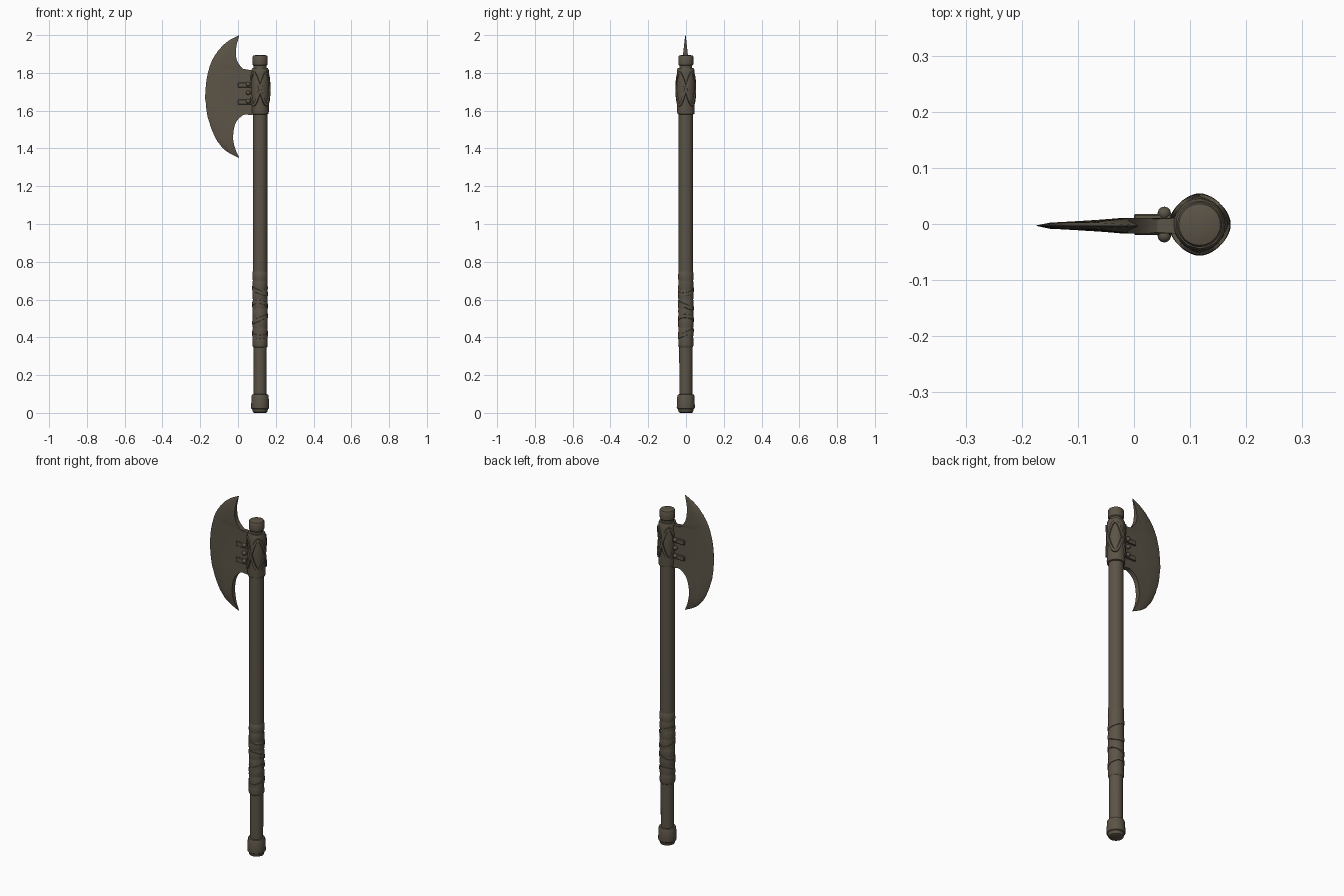
import bpy, bmesh, math, random
from mathutils import Vector

if "Cube" in bpy.data.objects:
    bpy.data.objects.remove(bpy.data.objects["Cube"])

random.seed(4)
AX, AY = 0.117, -0.001          # shaft axis

mat = bpy.data.materials.new("aged_brown")
mat.diffuse_color = (0.105, 0.087, 0.062, 1)
mat.use_nodes = True
mat.node_tree.nodes["Principled BSDF"].inputs["Base Color"].default_value = mat.diffuse_color


def finish(name, bm, angle=35):
    bmesh.ops.recalc_face_normals(bm, faces=bm.faces)
    me = bpy.data.meshes.new(name)
    bm.to_mesh(me)
    bm.free()
    ob = bpy.data.objects.new(name, me)
    bpy.context.collection.objects.link(ob)
    me.materials.append(mat)
    bpy.ops.object.select_all(action='DESELECT')
    ob.select_set(True)
    bpy.context.view_layer.objects.active = ob
    bpy.ops.object.shade_smooth_by_angle(angle=math.radians(angle))
    return ob


def skin(bm, rings, closed=False):
    """Join equal rings of points into a tube, capped unless closed."""
    vs = [[bm.verts.new(p) for p in r] for r in rings]
    n, m = len(vs), len(vs[0])
    for i in range(n if closed else n - 1):
        a, b = vs[i], vs[(i + 1) % n]
        for j in range(m):
            k = (j + 1) % m
            bm.faces.new((a[j], a[k], b[k], b[j]))
    if not closed:
        bm.faces.new(vs[0])
        bm.faces.new(vs[-1])


def lathe(name, profile, sides=24, wobble=0.0):
    bm = bmesh.new()
    rings = []
    for r, z in profile:
        ring = []
        for k in range(sides):
            a = 2 * math.pi * k / sides
            q = r + random.uniform(-wobble, wobble)
            ring.append((AX + q * math.cos(a), AY + q * math.sin(a), z))
        rings.append(ring)
    skin(bm, rings)
    return finish(name, bm)


def ribbon(name, path, width, lift, closed=True):
    """Flat strap following (angle, radius, z) points around the shaft."""
    pts = [Vector((r * math.cos(a), r * math.sin(a), z)) for a, r, z in path]
    n, rings = len(pts), []
    for i, p in enumerate(pts):
        a = pts[(i - 1) % n] if closed or i else p
        b = pts[(i + 1) % n] if closed or i < n - 1 else p
        out = Vector((p.x, p.y, 0)).normalized()
        side = (b - a).normalized().cross(out).normalized() * width / 2
        o = Vector((AX, AY, 0)) + p
        rings.append([o - side - out * 0.004, o - side * 0.8 + out * lift,
                      o + side * 0.8 + out * lift, o + side - out * 0.004])
    bm = bmesh.new()
    skin(bm, rings, closed)
    return finish(name, bm)


def spline(pts, n):
    """Evenly sampled Catmull-Rom curve through 2D points."""
    p = [Vector(q) for q in pts]
    p = [2 * p[0] - p[1]] + p + [2 * p[-1] - p[-2]]
    res = []
    for i in range(n + 1):
        f = i / n * (len(pts) - 1)
        s = min(int(f), len(pts) - 2)
        t = f - s
        a, b, c, d = p[s:s + 4]
        res.append(0.5 * (2 * b + (c - a) * t + (2 * a - 5 * b + 4 * c - d) * t * t
                          + (3 * b - a - 3 * c + d) * t ** 3))
    return res


# Shaft, pommel and top cap
lathe("shaft", [(0.034, 0.03), (0.035, 0.35), (0.038, 0.75), (0.038, 1.2), (0.038, 1.62)])
lathe("pommel", [(0.030, 0.0), (0.038, 0.004), (0.042, 0.02), (0.047, 0.024),
                 (0.048, 0.03), (0.045, 0.09), (0.042, 0.097), (0.034, 0.099)])
lathe("neck", [(0.034, 1.78), (0.034, 1.845)])
lathe("top_cap", [(0.034, 1.838), (0.039, 1.843), (0.040, 1.85), (0.040, 1.886),
                  (0.037, 1.891), (0.022, 1.895), (0.006, 1.896)])

# Leather grip with uneven overlapping turns
grip = [(0.034, 0.345)]
for i in range(8):
    z = 0.35 + i * 0.05
    grip += [(0.0385, z), (0.0405, z + 0.008), (0.0395, z + 0.046)]
lathe("grip_wrap", grip + [(0.036, 0.752)], wobble=0.0007)
for i in range(4):
    z0 = 0.42 + i * 0.075
    ribbon(f"grip_strip_{i}", [(2 * math.pi * k / 24, 0.0395, z0 + 0.018 * math.sin(
        2 * math.pi * k / 24 + i * 1.7)) for k in range(24)], 0.022, 0.003)

# Head sleeve with lashing that crosses on four sides
lathe("head_sleeve", [(0.038, 1.58), (0.045, 1.583), (0.046, 1.60), (0.046, 1.65),
                      (0.049, 1.70), (0.050, 1.75), (0.047, 1.79), (0.046, 1.815),
                      (0.042, 1.825), (0.033, 1.826)], wobble=0.0008)
for s in (1, -1):
    path = []
    for k in range(64):
        a = 2 * math.pi * k / 64
        w = s * math.sin(2 * a)
        path.append((a, 0.0495 - 0.003 * abs(w), 1.715 + 0.085 * w))
    ribbon(f"lashing_{'a' if s > 0 else 'b'}", path, 0.016, 0.0055)

# Crescent blade, thinning to the cutting edge
N = 48
outer = spline([(0.006, 2.0), (-0.055, 1.967), (-0.115, 1.905), (-0.156, 1.82), (-0.174, 1.70),
                (-0.166, 1.59), (-0.132, 1.48), (-0.075, 1.395), (0.006, 1.349)], N)
inner = spline([(0.006, 1.995), (-0.010, 1.93), (-0.005, 1.865), (0.035, 1.815), (0.09, 1.795),
                (0.09, 1.595), (0.03, 1.578), (-0.012, 1.535), (-0.026, 1.46), (-0.015, 1.40),
                (0.006, 1.354)], N)
bm = bmesh.new()
rings = []
for i, (o, q) in enumerate(zip(outer, inner)):
    if 2 < i < N - 2:
        o = o + Vector((random.uniform(0, 0.0025), 0))     # worn edge
    tip = min(1, 0.15 + min(i, N - i) / 9)
    steps = [(0, 0.0005), (0.1, 0.0055), (0.45, 0.009), (1, 0.0135)]
    pts = [(o.lerp(q, u), h * tip) for u, h in steps]
    rings.append([(p.x, AY - 0.002 + h, p.y) for p, h in pts]
                 + [(p.x, AY - 0.002 - h, p.y) for p, h in reversed(pts)])
skin(bm, rings)
finish("blade", bm, 30)


def box(name, x0, x1, y0, y1, z0, z1):
    bm = bmesh.new()
    bmesh.ops.create_cube(bm, size=1)
    for v in bm.verts:
        v.co = ((x0 + x1) / 2 + v.co.x * (x1 - x0), (y0 + y1) / 2 + v.co.y * (y1 - y0),
                (z0 + z1) / 2 + v.co.z * (z1 - z0))
    bmesh.ops.bevel(bm, geom=bm.edges[:], offset=0.002, segments=1, affect='EDGES')
    return finish(name, bm)


# Straps and studs that hold the blade to the sleeve
for s, side in ((-1, "front"), (1, "back")):
    for i, z in enumerate((1.645, 1.735)):
        y = sorted((AY + s * 0.008, AY + s * 0.0185))
        box(f"blade_strap_{side}_{i}", 0.0, 0.085, y[0], y[1], z - 0.013, z + 0.013)
    for i, z in enumerate((1.65, 1.695, 1.74)):
        bm = bmesh.new()
        bmesh.ops.create_uvsphere(bm, u_segments=12, v_segments=8, radius=0.012)
        for v in bm.verts:
            v.co += Vector((0.054, AY + s * 0.020, z))
        finish(f"stud_{side}_{i}", bm)
